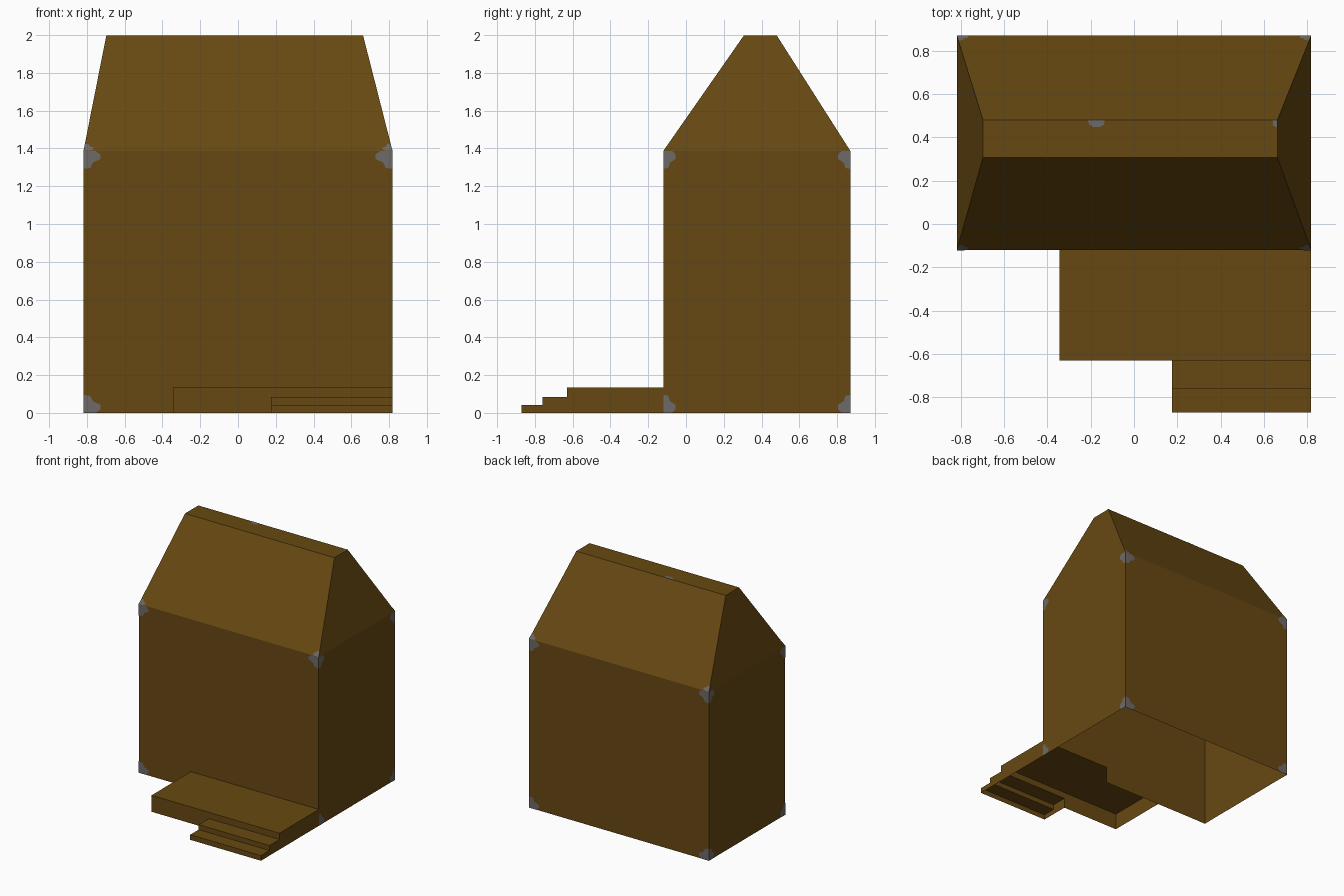
import bpy, bmesh
from mathutils import Vector

if "Cube" in bpy.data.objects:
    bpy.data.objects.remove(bpy.data.objects["Cube"])


def material(name, color):
    m = bpy.data.materials.new(name)
    m.diffuse_color = (*color, 1)
    m.use_nodes = True
    m.node_tree.nodes["Principled BSDF"].inputs["Base Color"].default_value = m.diffuse_color
    return m


brown = material("brown", (0.137, 0.066, 0.006))
grey = material("worn grey", (0.155, 0.145, 0.14))


def shell(name, faces, mat):
    """Open shell from (points, outward direction) pairs."""
    bm = bmesh.new()
    for pts, out in faces:
        f = bm.faces.new([bm.verts.new(p) for p in pts])
        f.normal_update()
        if f.normal.dot(Vector(out)) < 0:
            f.normal_flip()
    bmesh.ops.remove_doubles(bm, verts=bm.verts, dist=1e-5)
    me = bpy.data.meshes.new(name)
    bm.to_mesh(me)
    bm.free()
    me.materials.append(mat)
    ob = bpy.data.objects.new(name, me)
    bpy.context.collection.objects.link(ob)
    return ob


X, Y0, Y1, EAVE, TOP = 0.818, -0.12, 0.87, 1.387, 1.999
PX, PY, PZ = -0.345, -0.63, 0.135      # porch left, front, height
SX = 0.175                             # left side of steps
FRONT, BACK, RIGHT, LEFT, UP = (0, -1, 0), (0, 1, 0), (1, 0, 0), (-1, 0, 0), (0, 0, 1)

# Walls, open underneath, front wall notched behind the steps
front = [(-X, Y0, 0), (X, Y0, 0), (X, Y0, EAVE), (-X, Y0, EAVE)]
back = [(-X, Y1, 0), (X, Y1, 0), (X, Y1, EAVE), (-X, Y1, EAVE)]
right = [(X, Y0, 0), (X, Y1, 0), (X, Y1, EAVE), (X, Y0, EAVE)]
left = [(-X, Y0, 0), (-X, Y1, 0), (-X, Y1, EAVE), (-X, Y0, EAVE)]
notched = [(-X, Y0, 0), (SX, Y0, 0), (SX, Y0, PZ), (X, Y0, PZ), (X, Y0, EAVE), (-X, Y0, EAVE)]
shell("house_walls", [(notched, FRONT), (back, BACK), (right, RIGHT), (left, LEFT)], brown)

# Roof: four slopes and a narrow flat ridge
eave = [(-X, Y0, EAVE), (X, Y0, EAVE), (X, Y1, EAVE), (-X, Y1, EAVE)]
ridge = [(-0.697, 0.307, TOP), (0.662, 0.307, TOP), (0.662, 0.48, TOP), (-0.697, 0.48, TOP)]
slopes = []
for i, out in enumerate((FRONT, RIGHT, BACK, LEFT)):
    j = (i + 1) % 4
    slopes.append(([eave[i], eave[j], ridge[j], ridge[i]], out))
shell("roof", slopes + [(ridge, UP)], brown)

# Porch deck, hollow below
shell("porch", [
    ([(PX, PY, PZ), (X, PY, PZ), (X, Y0, PZ), (PX, Y0, PZ)], UP),
    ([(PX, PY, 0), (PX, Y0, 0), (PX, Y0, PZ), (PX, PY, PZ)], LEFT),
    ([(X, PY, 0), (X, Y0, 0), (X, Y0, PZ), (X, PY, PZ)], RIGHT),
    ([(PX, PY, 0), (SX, PY, 0), (SX, PY, PZ), (PX, PY, PZ)], FRONT)], brown)

# Steps: side profile swept across the width
profile = [(-0.87, 0), (-0.87, 0.042), (-0.76, 0.042), (-0.76, 0.083), (PY, 0.083), (PY, PZ)]
steps = []
for i, ((ya, za), (yb, zb)) in enumerate(zip(profile, profile[1:])):
    steps.append(([(SX, ya, za), (X, ya, za), (X, yb, zb), (SX, yb, zb)], UP if i % 2 else FRONT))
for x, out in ((SX, LEFT), (X, RIGHT)):
    steps.append(([(x, y, z) for y, z in profile[:5]] + [(x, PY, 0)], out))
shell("steps", steps, brown)

# Worn grey patches in the corners of walls and roof slopes
SHAPE = [(0, 0), (0.7, 0), (1, 0.2), (1, 0.45), (0.55, 0.65), (0.4, 0.95), (0, 1)]


def patch(quad, i, out, w, h):
    c = Vector(quad[i])
    nxt, prv = Vector(quad[(i + 1) % 4]) - c, Vector(quad[i - 1]) - c
    u, v = (nxt, prv) if i % 2 == 0 else (prv, nxt)
    u, v = u.normalized(), v.normalized()
    n = u.cross(v).normalized()
    if n.dot(Vector(out)) < 0:
        n = -n
    return [c + u * a * w + v * b * h + n * 0.0015 for a, b in SHAPE], out


patches = []
for quad, out, w in ((front, FRONT, 0.09), (back, BACK, 0.09), (right, RIGHT, 0.065), (left, LEFT, 0.065)):
    for i in range(4):
        if quad is front and i == 1:   # hidden by the porch
            continue
        patches.append(patch(quad, i, out, w, 0.095))
for quad, out in (slopes[0], slopes[2]):
    patches += [patch(quad, i, out, 0.05, 0.045) for i in (0, 1)]

# Small patches on the ridge
patches.append(([(-0.215, 0.48, 2), (-0.205, 0.458, 2), (-0.185, 0.447, 2),
                 (-0.16, 0.447, 2), (-0.14, 0.458, 2), (-0.135, 0.48, 2)], UP))
patches.append(([(0.662, 0.48, 2), (0.64, 0.48, 2), (0.642, 0.455, 2), (0.662, 0.445, 2)], UP))
shell("worn_corners", patches, grey)
